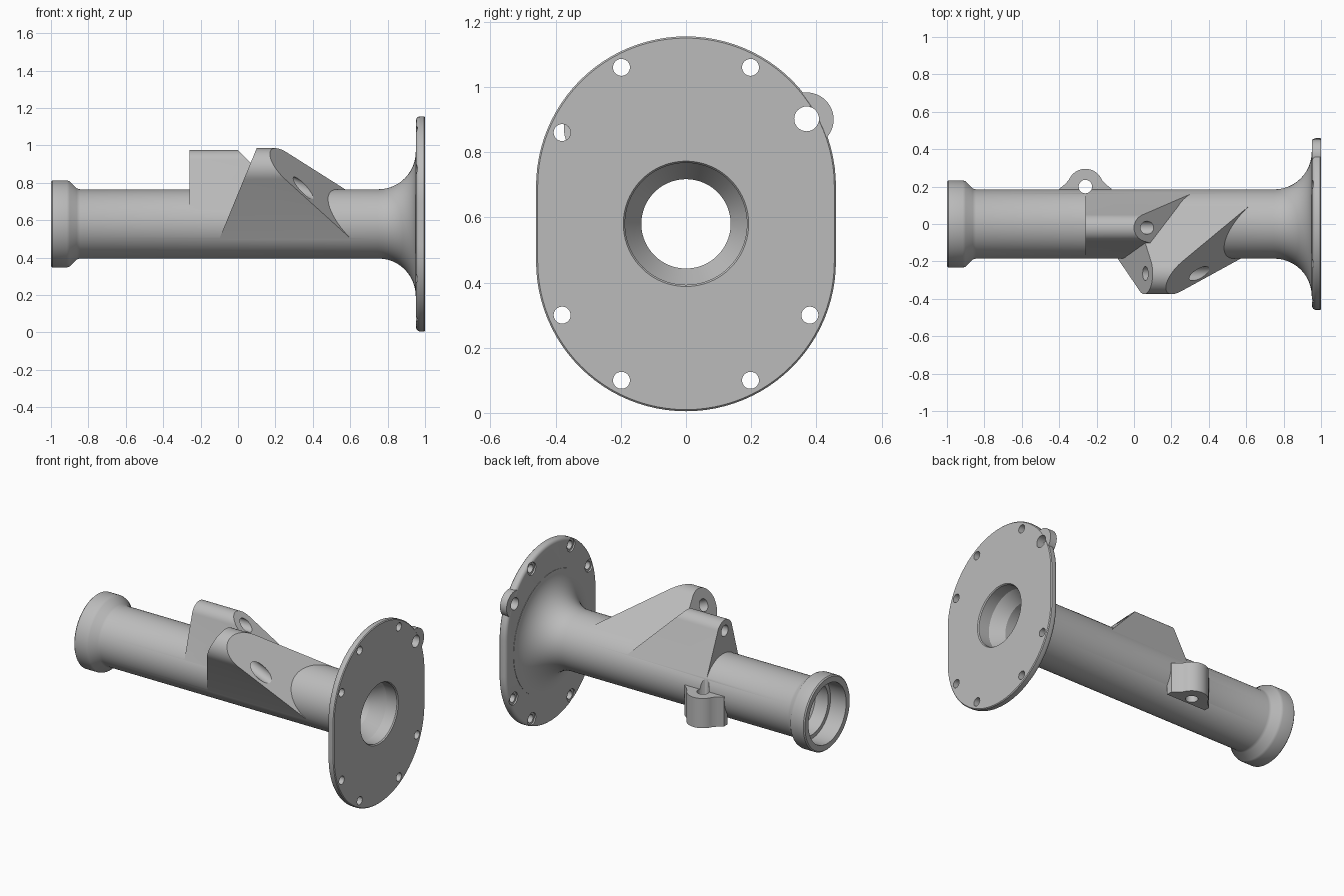
import bpy, bmesh
from math import sin, cos, acos, atan2, pi, hypot
from mathutils import Vector

cube = bpy.data.objects.get("Cube")
if cube:
    bpy.data.objects.remove(cube, do_unlink=True)

AXIS_Z = 0.58
TUBE_R = 0.185
SEG = 96

metal = bpy.data.materials.new("plain grey metal")
metal.use_nodes = True
grey = (0.5, 0.5, 0.5, 1)
metal.diffuse_color = grey
metal.node_tree.nodes["Principled BSDF"].inputs["Base Color"].default_value = grey


def loft(name, rings, cuts=()):
    """Skin matching rings, cap the ends, then trim with (point, normal) planes."""
    bm = bmesh.new()
    loops = [[bm.verts.new(p) for p in ring] for ring in rings]
    n = len(loops[0])
    for a, b in zip(loops, loops[1:]):
        for i in range(n):
            j = (i + 1) % n
            bm.faces.new((a[i], a[j], b[j], b[i]))
    bm.faces.new(loops[0][::-1])
    bm.faces.new(loops[-1])
    for point, normal in cuts:
        res = bmesh.ops.bisect_plane(
            bm, geom=bm.verts[:] + bm.edges[:] + bm.faces[:],
            plane_co=point, plane_no=normal, clear_outer=True)
        edges = [g for g in res["geom_cut"] if isinstance(g, bmesh.types.BMEdge)]
        bmesh.ops.edgeloop_fill(bm, edges=edges)
    bmesh.ops.recalc_face_normals(bm, faces=bm.faces)
    mesh = bpy.data.meshes.new(name)
    bm.to_mesh(mesh)
    bm.free()
    mesh.materials.append(metal)
    obj = bpy.data.objects.new(name, mesh)
    bpy.context.collection.objects.link(obj)
    return obj


def lathe(name, profile):
    """Revolve (x, radius) pairs about the tube axis."""
    return loft(name, [[Vector((x, r * cos(2 * pi * i / SEG), AXIS_Z + r * sin(2 * pi * i / SEG)))
                        for i in range(SEG)] for x, r in profile])


def rod(name, start, end, r, n=32):
    """Cylinder between two points."""
    start, end = Vector(start), Vector(end)
    q = (end - start).to_track_quat('Z', 'Y')
    ring = [q @ Vector((r * cos(2 * pi * i / n), r * sin(2 * pi * i / n), 0)) for i in range(n)]
    return loft(name, [[p + start for p in ring], [p + end for p in ring]])


def combine(target, tool, operation):
    tool.hide_render = True
    mod = target.modifiers.new("combine", 'BOOLEAN')
    mod.operation = operation
    mod.solver = 'EXACT'
    mod.object = tool
    bpy.context.view_layer.objects.active = target
    bpy.ops.object.modifier_apply(modifier=mod.name)
    bpy.data.objects.remove(tool, do_unlink=True)


def arm(name, y, z, r, x0, x1, cuts):
    """Lug whose section blends from the tube to a round end at (y, z)."""
    root = TUBE_R - 0.0012
    dist, a = hypot(y, z - AXIS_Z), atan2(z - AXIS_Z, y)
    phi = acos((root - r) / dist)
    section = []
    for k in range(25):
        t = a - phi + 2 * phi * k / 24
        section.append((y + r * cos(t), z + r * sin(t)))
    for k in range(41):
        t = a + phi + (2 * pi - 2 * phi) * k / 40
        section.append((root * cos(t), AXIS_Z + root * sin(t)))
    return loft(name, [[Vector((x, p, q)) for p, q in section] for x in (x0, x1)], cuts)


# Tube with end collar and flared root
flare = [(0.75 + 0.2 * sin(t), 0.385 - 0.2 * cos(t)) for t in [k * pi / 24 for k in range(13)]]
tube = lathe("tube_body", [(-1, 0.226), (-0.993, 0.233), (-0.915, 0.233), (-0.9, 0.228),
                           (-0.862, 0.19), (-0.845, TUBE_R)] + flare + [(0.965, 0.385)])

# Upright lug, squared at one end and sloped at the other
combine(tube, arm("upright_lug", -0.02, 0.9, 0.075, -0.26, 0.5,
                  [((0, 0, 0.975), (1, 0, 1))]), 'UNION')

# Diagonal lug, leaning end face and long sloped back
combine(tube, arm("diagonal_lug", -0.265, 0.875, 0.11, -0.4, 0.8,
                  [((0.1, 0, 0.985), (-1, 0, 0.412)),
                   ((0.2, -0.265, 0.985), (1, -0.674, 0.697))]), 'UNION')

# Side boss with flared sides
boss_x, boss_y, boss_r = -0.26, 0.2, 0.095
outline = [(boss_x + boss_r * cos(t), boss_y + boss_r * sin(t))
           for t in [pi * (0.12 + 0.76 * k / 20) for k in range(21)]]
left_tail = [(-0.37, 0.212), (-0.4, 0.188), (-0.4, 0.15)]
right_tail = [(2 * boss_x - x, y) for x, y in reversed(left_tail)]
outline += left_tail + right_tail
combine(tube, loft("side_boss", [[Vector((x, y, z)) for x, y in outline]
                                 for z in (0.41, 0.6)]), 'UNION')

# Flange plate with rounded rim
def flange_ring(x, r):
    ring = []
    for i in range(SEG + 2):
        top = i <= SEG // 2
        t = 2 * pi * (i if top else i - 1) / SEG
        ring.append(Vector((x, r * cos(t), AXIS_Z + (0.115 if top else -0.115) + r * sin(t))))
    return ring


rim = [(0.952 + 0.022 * (1 - cos(t)), 0.438 + 0.022 * sin(t))
       for t in [k * pi / 12 for k in range(7)]]
flange = loft("flange_plate", [flange_ring(x, r) for x, r in rim + [(0.995, 0.46), (1, 0.455)]])
combine(flange, rod("flange_ear", (0.953, 0.37, 0.9), (0.999, 0.37, 0.9), 0.083, 48), 'UNION')

# Stepped bore through both parts
for part in (tube, flange):
    combine(part, lathe("bore_cutter", [
        (-1.01, 0.19), (-0.89, 0.19), (-0.89, 0.165), (-0.8, 0.165), (-0.78, 0.137),
        (0.84, 0.137), (0.92, 0.187), (0.993, 0.187), (1.01, 0.2)]), 'DIFFERENCE')

# Lug and boss holes
lean = Vector((0.925, 0, -0.38))
mouth = Vector((0.06, -0.265, 0.89))
for start, end, r in ((mouth - lean * 0.2, mouth + lean * 0.5, 0.038),
                      ((-0.4, -0.02, 0.905), (0.3, -0.02, 0.905), 0.035),
                      ((boss_x, boss_y, 0.3), (boss_x, boss_y, 0.9), 0.036)):
    combine(tube, rod("hole_cutter", start, end, r), 'DIFFERENCE')

# Flange bolt holes with spot faces on the inner side
bolts = [(s * y, AXIS_Z + v * z) for s in (-1, 1) for v in (-1, 1)
         for y, z in ((0.198, 0.48), (0.38, 0.28))]
for y, z in bolts:
    if y > 0.3 and z > AXIS_Z:
        continue
    combine(flange, rod("bolt_cutter", (0.9, y, z), (1.1, y, z), 0.026), 'DIFFERENCE')
    combine(flange, rod("spot_cutter", (0.9, y, z), (0.962, y, z), 0.04), 'DIFFERENCE')
combine(flange, rod("ear_cutter", (0.9, 0.37, 0.902), (1.1, 0.37, 0.902), 0.038), 'DIFFERENCE')

# Smooth rounds, sharp edges
for part in (tube, flange):
    bpy.ops.object.select_all(action='DESELECT')
    part.select_set(True)
    bpy.context.view_layer.objects.active = part
    bpy.ops.object.shade_smooth_by_angle(angle=0.5)
